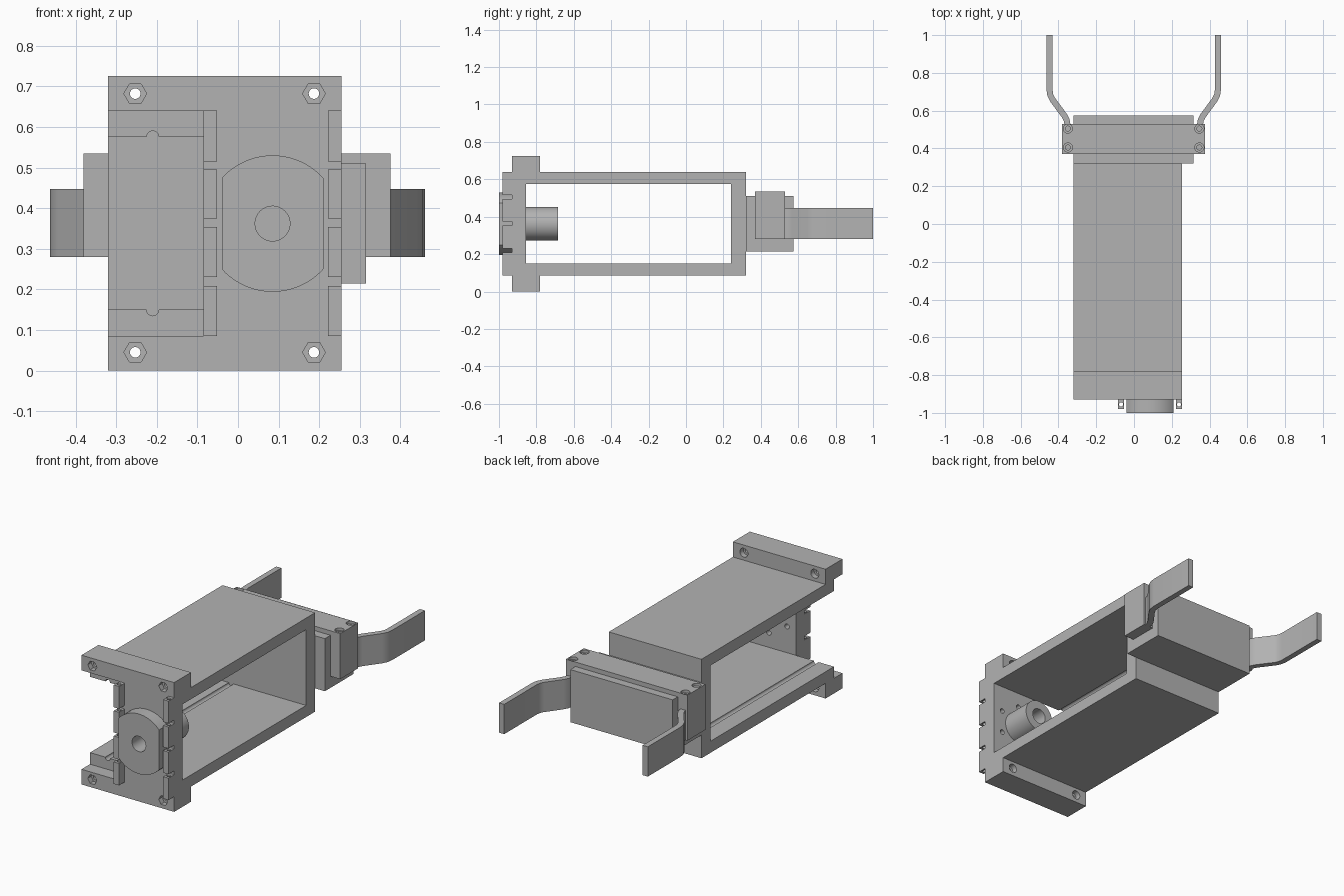
import bpy, bmesh, math
from mathutils import Vector

if "Cube" in bpy.data.objects:
    bpy.data.objects.remove(bpy.data.objects["Cube"], do_unlink=True)

grey = bpy.data.materials.new("plain_grey")
grey.use_nodes = True
grey.diffuse_color = (0.45, 0.45, 0.45, 1)
grey.node_tree.nodes["Principled BSDF"].inputs["Base Color"].default_value = (0.45, 0.45, 0.45, 1)


def add_prism(bm, pts, axis, lo, hi):
    """Extrude a 2D outline along an axis; outline is (y,z), (x,z) or (x,y)."""
    def co(p, d):
        return {"x": (d, p[0], p[1]), "y": (p[0], d, p[1]), "z": (p[0], p[1], d)}[axis]
    a = [bm.verts.new(co(p, lo)) for p in pts]
    b = [bm.verts.new(co(p, hi)) for p in pts]
    bm.faces.new(a)
    bm.faces.new(b[::-1])
    n = len(pts)
    for i in range(n):
        j = (i + 1) % n
        bm.faces.new((a[i], b[i], b[j], a[j]))


def ring(cx, cy, r, n=32):
    return [(cx + r * math.cos(2 * math.pi * i / n), cy + r * math.sin(2 * math.pi * i / n))
            for i in range(n)]


def rect(a0, a1, b0, b1):
    return [(a0, b0), (a1, b0), (a1, b1), (a0, b1)]


def make(name, prisms):
    bm = bmesh.new()
    for p in prisms:
        add_prism(bm, *p)
    bmesh.ops.recalc_face_normals(bm, faces=bm.faces)
    me = bpy.data.meshes.new(name)
    bm.to_mesh(me)
    bm.free()
    me.materials.append(grey)
    ob = bpy.data.objects.new(name, me)
    bpy.context.collection.objects.link(ob)
    return ob


def cut(ob, prisms):
    """Subtract prisms one after another, then remove the cutters."""
    cutters = []
    for p in prisms:
        c = make("cutter", [p])
        c.hide_render = True
        m = ob.modifiers.new("cut", "BOOLEAN")
        m.operation, m.solver, m.object = "DIFFERENCE", "EXACT", c
        cutters.append(c)
    bpy.context.view_layer.update()
    dg = bpy.context.evaluated_depsgraph_get()
    me = bpy.data.meshes.new_from_object(ob.evaluated_get(dg))
    ob.modifiers.clear()
    ob.data = me
    for c in cutters:
        bpy.data.objects.remove(c, do_unlink=True)


def smooth(ob):
    bpy.ops.object.select_all(action="DESELECT")
    ob.select_set(True)
    bpy.context.view_layer.objects.active = ob
    bpy.ops.object.shade_smooth_by_angle(angle=math.radians(30))


CX, CZ = 0.085, 0.362          # shaft axis
X0, X1 = -0.32, 0.255          # frame width

# Main frame: side outline with mounting flanges, open through the sides
frame = make("main_frame", [([(-.93, 0), (-.78, 0), (-.78, .085), (.32, .085), (.32, .64),
                              (-.78, .64), (-.78, .725), (-.93, .725)], "x", X0, X1)])
cuts = [(rect(-.855, .24, .15, .575), "x", X0 - .1, X1 + .1),
        (rect(X0 - .1, -.085, .085, .64), "y", -1.0, -.855),
        (ring(CX, CZ, .043), "y", -1.0, -.80)]
# Long grooves in the floor and ceiling
for z in (.15, .575):
    cuts.append((ring(-.21, z, .015, 24), "y", -.9, .24))
# Flange bolt holes with hexagonal nut pockets
for x in (-.253, .187):
    for z in (.045, .682):
        cuts += [(ring(x, z, .013, 24), "y", -1.0, -.7),
                 (ring(x, z, .028, 6), "y", -1.0, -.90),
                 (ring(x, z, .025, 24), "y", -.81, -.7)]
# Small screw holes around the shaft, in the inner face of the front plate
for i in range(6):
    a = math.radians(30 + 60 * i)
    cuts.append((ring(CX + .13 * math.cos(a), CZ + .13 * math.sin(a), .014, 16), "y", -.90, -.8))
cut(frame, cuts)
smooth(frame)

# Segmented rails on the front plate, drilled lengthwise
for name, x0, x1 in (("left_rail", .222, X1), ("right_rail", -.085, -.052)):
    rail = make(name, [(rect(x0, x1, -.98, -.93), "z", z0, z1) for z0, z1 in
                       ((.085, .208), (.23, .354), (.374, .495), (.515, .64))])
    cut(rail, [(ring((x0 + x1) / 2, -.955, .011, 16), "z", 0, .8)])
    smooth(rail)

# Front boss: disc with two flat sides
R, FLAT = .168, .125
a0 = math.acos(FLAT / R)
arc = [a0 + (math.pi - 2 * a0) * i / 20 for i in range(21)]
arc += [a + math.pi for a in arc]
boss = make("front_boss", [([(CX + R * math.cos(a), CZ + R * math.sin(a)) for a in arc],
                            "y", -1.0, -.93)])
cut(boss, [(ring(CX, CZ, .043), "y", -1.1, -.9)])
smooth(boss)

# Hollow shaft sleeve behind the front plate
sleeve = make("shaft_sleeve", [(ring(CX, CZ, .09, 48), "y", -.855, -.685)])
cut(sleeve, [(ring(CX, CZ, .043), "y", -.9, -.6)])
smooth(sleeve)

# Rear block
make("rear_block", [(rect(X0, .315, .215, .51), "y", .32, .575)])

# Clamp saddle over the rear block, with counterbored bolts
saddle = make("clamp_saddle", [([(-.38, .28), (X0, .28), (X0, .51), (.315, .51), (.315, .28),
                                 (.375, .28), (.375, .535), (-.38, .535)], "y", .37, .53)])
holes = []
for x in (-.35, .346):
    for y in (.405, .505):
        holes += [(ring(x, y, .024, 24), "z", .52, .6), (ring(x, y, .013, 24), "z", .42, .6)]
cut(saddle, holes)
smooth(saddle)

# Bent arms: a strip thickened about a centre line
path = [(.350, .53), (.354, .552), (.366, .574), (.428, .658), (.440, .682), (.444, .71), (.444, 1.0)]
T = .016
for name, s in (("left_arm", 1), ("right_arm", -1)):
    inner, outer = [], []
    for i, p in enumerate(path):
        a, b = path[max(i - 1, 0)], path[min(i + 1, len(path) - 1)]
        d = (Vector(b) - Vector(a)).normalized()
        if i in (0, len(path) - 1):
            d = Vector((0, 1))
        n = Vector((d.y, -d.x)) * T
        shift = 0 if s > 0 else .003
        inner.append((s * (p[0] + shift - n.x), p[1] - n.y))
        outer.append((s * (p[0] + shift + n.x), p[1] + n.y))
    smooth(make(name, [(inner + outer[::-1], "z", .28, .447)]))
